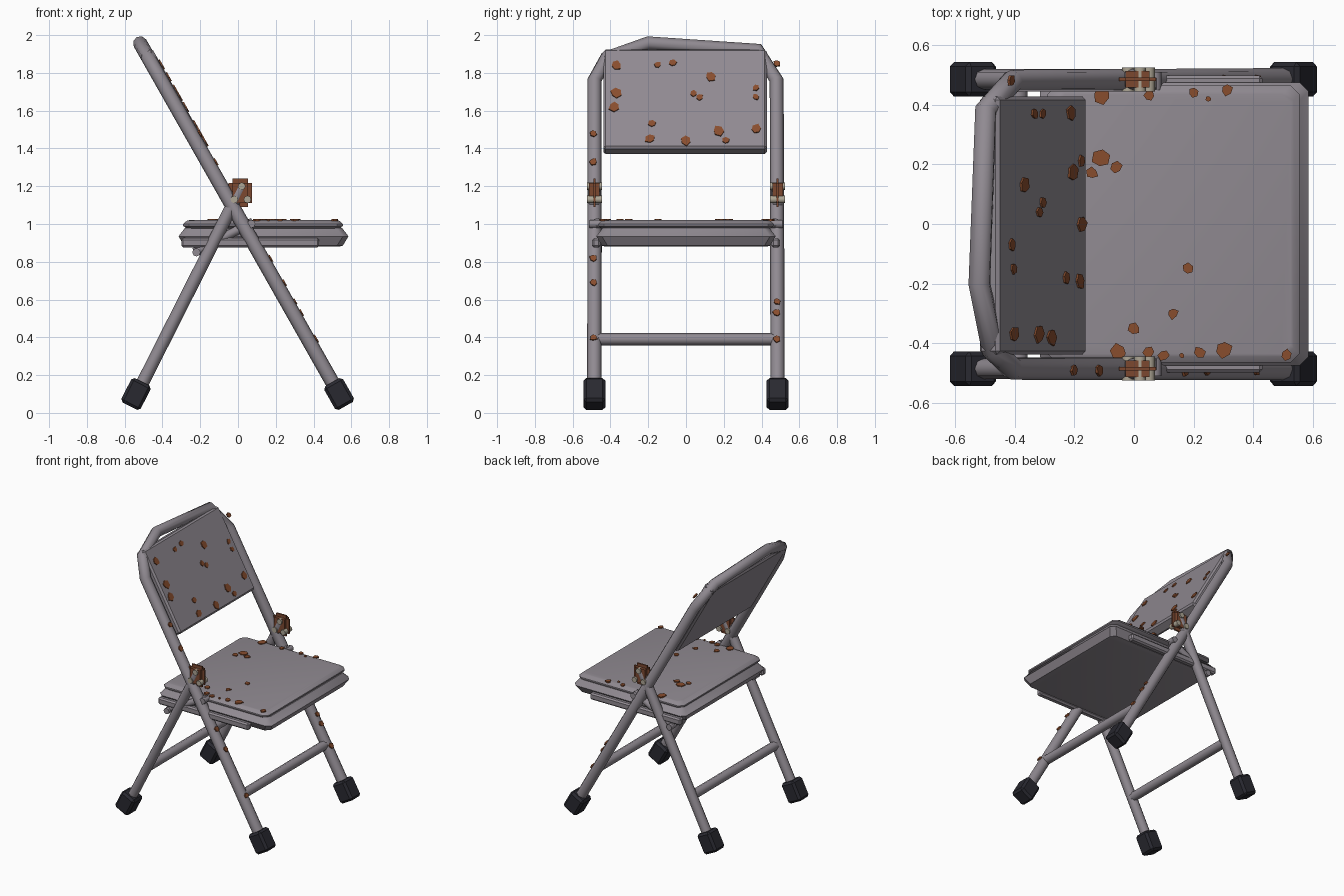
import bpy, bmesh, math, random
from mathutils import Matrix, Vector

random.seed(4)
cube = bpy.data.objects.get("Cube")
if cube:
    bpy.data.objects.remove(cube)


def material(name, color):
    mat = bpy.data.materials.new(name)
    mat.use_nodes = True
    mat.diffuse_color = (*color, 1)
    mat.node_tree.nodes["Principled BSDF"].inputs["Base Color"].default_value = (*color, 1)
    return mat


STEEL = material("grey steel", (0.28, 0.255, 0.285))
RUST = material("orange rust", (0.25, 0.075, 0.027))
HINGE = material("brown hinge", (0.2, 0.065, 0.03))
RUBBER = material("dark rubber", (0.022, 0.022, 0.03))
BOLT = material("pale bolt", (0.42, 0.38, 0.3))

SLOPE, REAR_SLOPE = 0.567, 0.505
LEAN, REAR_LEAN = -math.atan(SLOPE), math.atan(REAR_SLOPE)
FORWARD = Vector((math.cos(LEAN), 0, -math.sin(LEAN)))
SIDE_Y = 0.485


def on_frame(y, z):
    """Point on the leaning plane shared by backrest and front legs."""
    return Vector((-0.52 + (1.96 - z) * SLOPE, y, z))


def on_rear(y, z):
    return Vector((-0.535 + (z - 0.1) * REAR_SLOPE, y, z))


def finish(name, bm, mat, angle=35):
    bmesh.ops.recalc_face_normals(bm, faces=bm.faces)
    mesh = bpy.data.meshes.new(name)
    bm.to_mesh(mesh)
    bm.free()
    mesh.materials.append(mat)
    obj = bpy.data.objects.new(name, mesh)
    bpy.context.collection.objects.link(obj)
    bpy.ops.object.select_all(action="DESELECT")
    obj.select_set(True)
    bpy.context.view_layer.objects.active = obj
    bpy.ops.object.shade_smooth_by_angle(angle=math.radians(angle))
    return obj


def tube(name, points, radius, mat=STEEL):
    curve = bpy.data.curves.new(name, "CURVE")
    curve.dimensions = "3D"
    curve.bevel_depth = radius
    curve.bevel_resolution = 2
    curve.use_fill_caps = True
    spline = curve.splines.new("POLY")
    spline.points.add(len(points) - 1)
    for target, p in zip(spline.points, points):
        target.co = (*p, 1)
    spline.use_smooth = True
    curve.materials.append(mat)
    obj = bpy.data.objects.new(name, curve)
    bpy.context.collection.objects.link(obj)
    return obj


def box(name, size, center, mat, tilt=0, bevel=0.01, segments=1):
    bm = bmesh.new()
    bmesh.ops.create_cube(bm, size=1)
    bmesh.ops.scale(bm, vec=size, verts=bm.verts)
    bmesh.ops.bevel(bm, geom=bm.edges[:], offset=bevel, segments=segments, affect="EDGES")
    bm.transform(Matrix.Translation(center) @ Matrix.Rotation(tilt, 4, "Y"))
    return finish(name, bm, mat)


def slab(name, back, front, half_width, rings, corner=0.03):
    """Stack of clipped-corner rectangles, each ring being (inset, height)."""
    bm = bmesh.new()
    loops = []
    for inset, z in rings:
        x0, x1, w, c = back + inset, front - inset, half_width - inset, corner
        outline = [(x0 + c, -w), (x1 - c, -w), (x1, c - w), (x1, w - c),
                   (x1 - c, w), (x0 + c, w), (x0, w - c), (x0, c - w)]
        loops.append([bm.verts.new((x, y, z)) for x, y in outline])
    for low, high in zip(loops, loops[1:]):
        for i in range(len(low)):
            j = (i + 1) % len(low)
            bm.faces.new((low[i], low[j], high[j], high[i]))
    bm.faces.new(loops[0])
    bm.faces.new(loops[-1])
    return finish(name, bm, STEEL)


def flakes(name, spots, place, normal):
    """Thin irregular chips; each spot is (a, b, radius) in hundredths."""
    bm = bmesh.new()
    normal = Vector(normal)
    side = Vector((0, 1, 0))
    up = normal.cross(side)
    for a, b, radius in spots:
        center = place(a / 100, b / 100)
        turn = random.random()
        rim = []
        for k in range(6):
            ang = turn + k * math.tau / 6
            r = radius / 100 * random.uniform(0.75, 1.15)
            rim.append(center + side * math.cos(ang) * r + up * math.sin(ang) * r)
        low = [bm.verts.new(p - normal * 0.003) for p in rim]
        top = [bm.verts.new(p + normal * 0.006) for p in rim]
        bm.faces.new(top)
        bm.faces.new(low)
        for k in range(6):
            bm.faces.new((low[k - 1], low[k], top[k], top[k - 1]))
    return finish(name, bm, RUST, 20)


# Main tube: one front leg, over the top rail, down the other front leg
path = [(-SIDE_Y, 0.1), (-SIDE_Y, 1.76), (-0.42, 1.88), (-0.2, 1.957),
        (0.38, 1.92), (SIDE_Y - 0.005, 1.76), (SIDE_Y, 0.1)]
tube("main_frame", [on_frame(y, z) for y, z in path], 0.038)

# Cross bars
for name, place in (("front_cross_bar", on_frame), ("rear_cross_bar", on_rear)):
    tube(name, [place(-0.47, 0.39), place(0.47, 0.39)], 0.032)

# Parts repeated on each side
for label, s in (("right", -1), ("left", 1)):
    y = s * SIDE_Y
    tube(label + "_rear_leg", [on_rear(y, 0.1), on_rear(y, 1.2)], 0.034)
    box(label + "_front_foot", (0.115, 0.115, 0.145), (0.535, y, 0.1), RUBBER, LEAN, 0.015)
    box(label + "_rear_foot", (0.115, 0.115, 0.145), (-0.54, y, 0.1), RUBBER, REAR_LEAN, 0.015)
    box(label + "_hinge", (0.125, 0.055, 0.15), (0.012, y, 1.165), HINGE, 0, 0.022, 2)
    for n, (x, z) in enumerate(((0.02, 1.2), (0.05, 1.13), (-0.02, 1.13))):
        tube(f"{label}_hinge_bolt_{n}", [(x, y - 0.04, z), (x, y + 0.04, z)], 0.02, BOLT)
    box(label + "_seat_rail", (0.73, 0.045, 0.05), (0.065, s * 0.475, 0.9), STEEL)
    tube(label + "_seat_link", [(-0.23, s * 0.47, 0.85), (0.08, s * 0.47, 1.01)], 0.024)
    for n, (x, z) in enumerate(((-0.22, 0.85), (0.07, 1.0))):
        tube(f"{label}_link_pin_{n}", [(x, s * 0.45, z), (x, s * 0.51, z)], 0.022)

# Seat pan with a pointed rim, and the top plate above it
slab("seat_pan", -0.315, 0.585, 0.475,
     [(0.05, 0.88), (0.03, 0.885), (0, 0.935), (0.035, 0.98), (0.05, 0.982)])
slab("seat_plate", -0.29, 0.555, 0.465,
     [(0.02, 0.975), (0, 0.99), (0, 1.0), (0.02, 1.018), (0.03, 1.02)])

# Backrest panel
box("backrest_panel", (0.077, 0.865, 0.605), on_frame(-0.005, 1.645) + FORWARD * 0.003,
    STEEL, LEAN, 0.012)

# Rust chips
flakes("backrest_rust",
       [(-37, 182, 3), (-15, 182, 2), (-7, 183, 2), (-37, 167, 3), (-38, 160, 3),
        (-18, 151, 2), (-19, 143, 3), (0, 142, 3), (4, 167, 2), (7, 165, 2),
        (13, 176, 3), (17, 147, 3), (21, 142, 2), (37, 148, 3), (37, 170, 2), (37, 165, 2)],
       lambda y, z: on_frame(y, z) + FORWARD * 0.042, FORWARD)
flakes("seat_rust",
       [(-11, 43, 3), (5, 43, 2), (20, 44, 2), (31, 45, 2), (25, 42, 1), (-11, 22, 3),
        (-6, 19, 2), (-14, 17, 2), (18, -15, 2), (13, -30, 2), (0, -35, 2), (-5, -43, 3),
        (5, -43, 2), (10, -44, 2), (16, -44, 1), (22, -43, 2), (30, -42, 3), (51, -44, 2)],
       lambda x, y: Vector((x, y, 1.02)), (0, 0, 1))
flakes("frame_rust",
       [(-49, 146, 2), (-49, 131, 2), (-49, 80, 2), (-49, 67, 2), (-49, 38, 2),
        (48, 183, 2), (48, 57, 2), (48, 51, 2), (48, 37, 2)],
       lambda y, z: on_frame(y, z) + FORWARD * 0.038, FORWARD)
